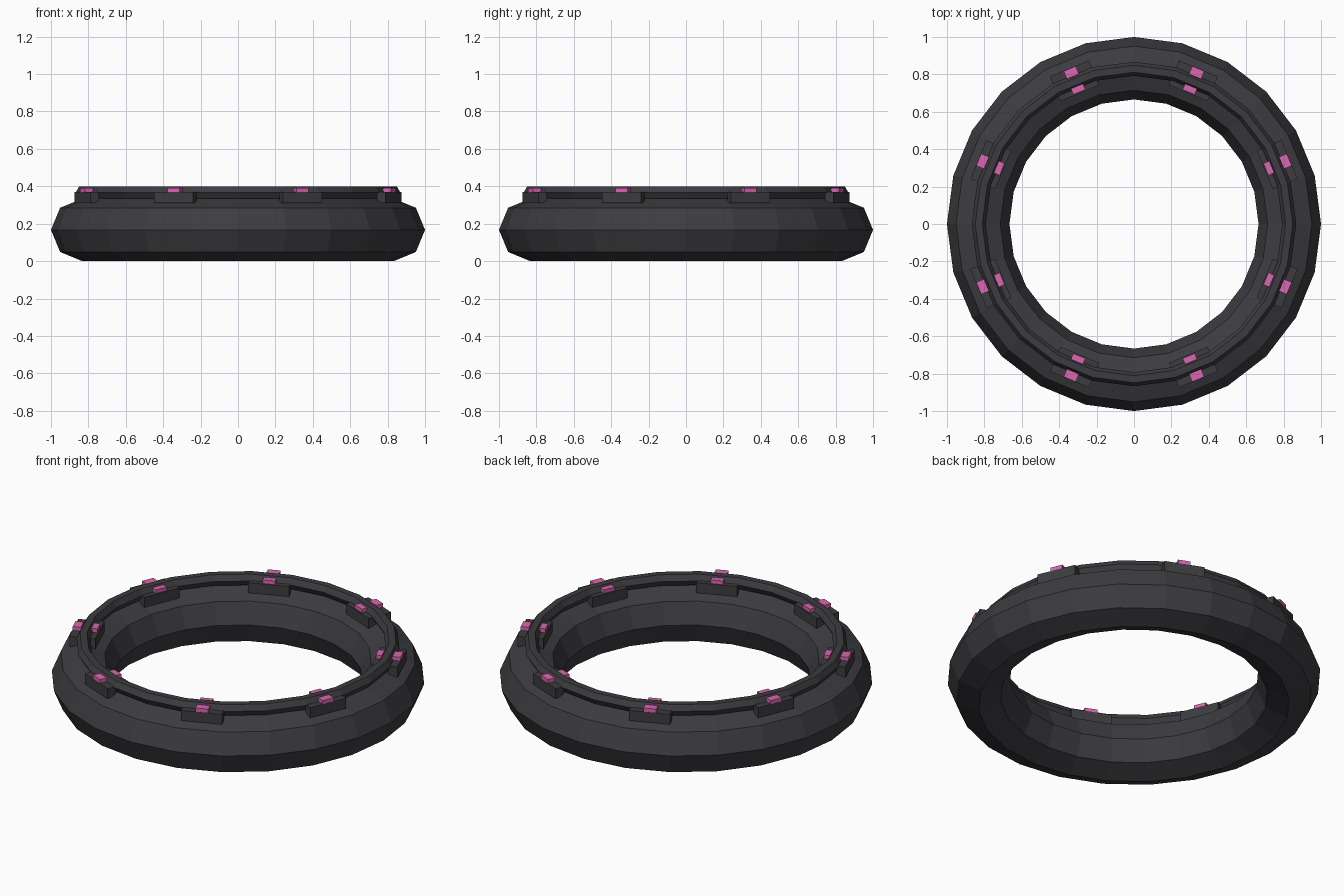
import bpy
import bmesh
from math import sin, cos, pi, radians
from mathutils import Matrix

cube = bpy.data.objects.get("Cube")
if cube:
    bpy.data.objects.remove(cube, do_unlink=True)


def material(name, r, g, b):
    m = bpy.data.materials.new(name)
    m.diffuse_color = (r, g, b, 1)
    m.use_nodes = True
    m.node_tree.nodes["Principled BSDF"].inputs["Base Color"].default_value = (r, g, b, 1)
    return m


charcoal = material("charcoal", 0.046, 0.045, 0.052)
dark_grey = material("dark grey", 0.045, 0.046, 0.05)
pink = material("pink", 0.72, 0.13, 0.44)


def add_object(name, bm, mat):
    bmesh.ops.recalc_face_normals(bm, faces=bm.faces)
    mesh = bpy.data.meshes.new(name)
    bm.to_mesh(mesh)
    bm.free()
    mesh.materials.append(mat)
    obj = bpy.data.objects.new(name, mesh)
    bpy.context.collection.objects.link(obj)
    return obj


def ring(name, major, minor, z, sides, mat, segments=24):
    """Faceted ring with a regular polygon as its cross-section."""
    bm = bmesh.new()
    loops = []
    for i in range(segments):
        a = 2 * pi * i / segments
        loop = []
        for j in range(sides):
            b = 2 * pi * j / sides
            r = major + minor * cos(b)
            loop.append(bm.verts.new((r * cos(a), r * sin(a), z + minor * sin(b))))
        loops.append(loop)
    for i in range(segments):
        p, q = loops[i], loops[(i + 1) % segments]
        for j in range(sides):
            k = (j + 1) % sides
            bm.faces.new((p[j], q[j], q[k], p[k]))
    return add_object(name, bm, mat)


def box_circle(name, radius, width, length, z0, z1, mat):
    """Eight boxes set around the ring, long side along the tangent."""
    bm = bmesh.new()
    for i in range(8):
        m = (Matrix.Rotation(radians(22.5 + 45 * i), 4, "Z")
             @ Matrix.Translation((radius, 0, (z0 + z1) / 2))
             @ Matrix.Diagonal((width, length, z1 - z0, 1)))
        bmesh.ops.create_cube(bm, size=1, matrix=m)
    return add_object(name, bm, mat)


# Main body and the raised rim on top
ring("ring_body", 0.833, 0.167, 0.167, 8, charcoal)
ring("top_rim", 0.83, 0.0375, 0.3675, 6, charcoal)

# Mounting blocks and coloured lights on both sides of the rim
box_circle("outer_blocks", 0.875, 0.05, 0.225, 0.31, 0.37, dark_grey)
box_circle("inner_blocks", 0.782, 0.05, 0.225, 0.31, 0.37, dark_grey)
box_circle("outer_lights", 0.876, 0.046, 0.07, 0.36, 0.392, pink)
box_circle("inner_lights", 0.78, 0.034, 0.07, 0.36, 0.392, pink)
